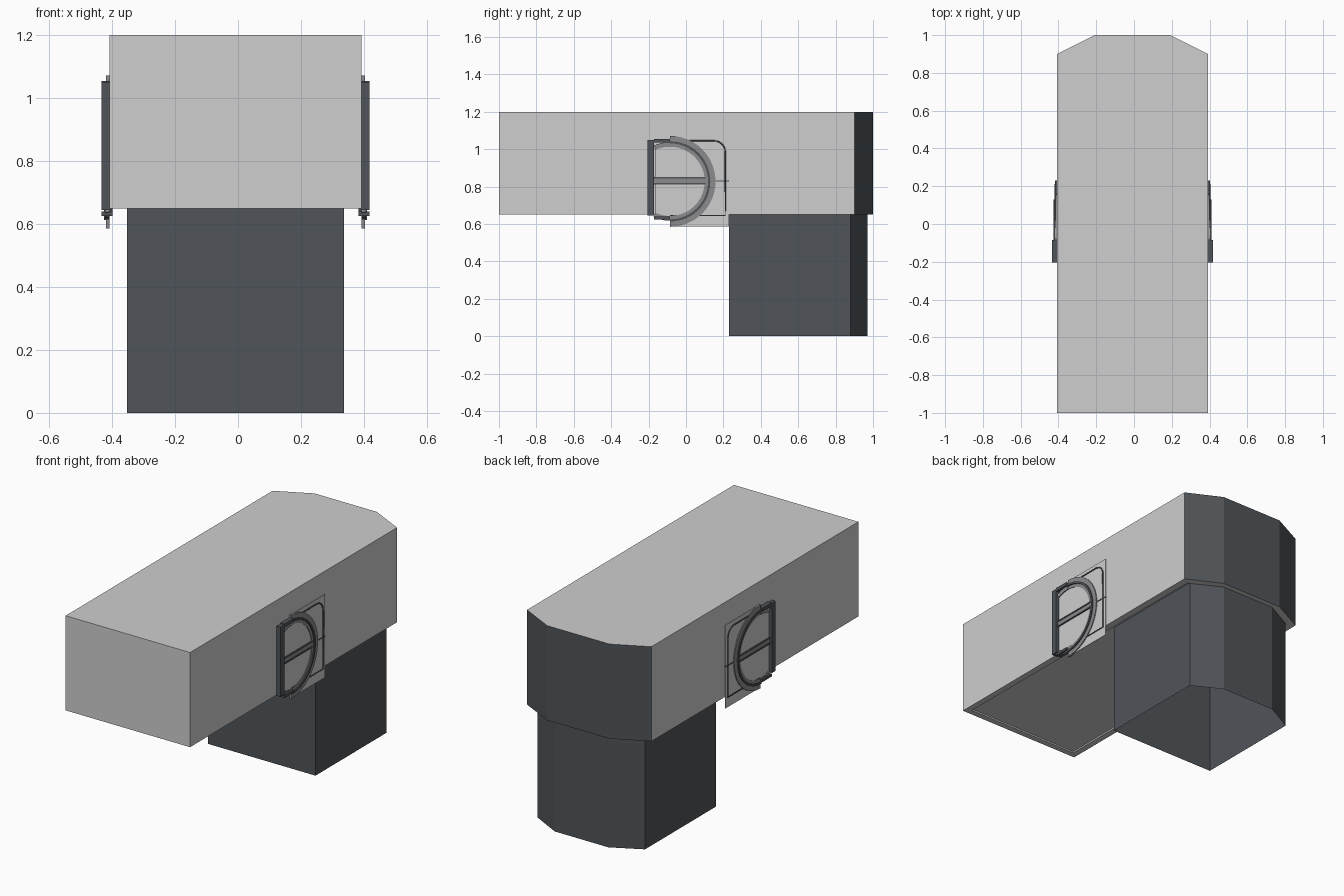
import bpy, bmesh, math
from mathutils import Vector

if "Cube" in bpy.data.objects:
    bpy.data.objects.remove(bpy.data.objects["Cube"])

CX = -0.008              # centre line of the model
HY, HZ = -0.085, 0.828   # centre of the round hatch


def material(name, rgb):
    m = bpy.data.materials.new(name)
    m.use_nodes = True
    m.diffuse_color = (*rgb, 1)
    m.node_tree.nodes["Principled BSDF"].inputs["Base Color"].default_value = (*rgb, 1)
    return m


LIGHT = material("light grey", (0.62, 0.62, 0.62))
DARK = material("dark slate", (0.08, 0.09, 0.10))
MID = material("mid grey", (0.26, 0.26, 0.27))


def finish(name, bm, mats):
    me = bpy.data.meshes.new(name)
    bm.to_mesh(me)
    bm.free()
    for m in mats:
        me.materials.append(m)
    ob = bpy.data.objects.new(name, me)
    bpy.context.collection.objects.link(ob)
    return ob


def prism(bm, points, direction):
    """Extrude a flat polygon along a direction into a closed solid."""
    face = bm.faces.new([bm.verts.new(p) for p in points])
    ext = bmesh.ops.extrude_face_region(bm, geom=[face], use_keep_orig=True)
    verts = [g for g in ext["geom"] if isinstance(g, bmesh.types.BMVert)]
    bmesh.ops.translate(bm, verts=verts, vec=direction)
    bmesh.ops.recalc_face_normals(bm, faces=bm.faces)


def chamfered_outline(half, front, shoulder, back, z):
    tip = half * 0.5
    side = [(half, front), (half, shoulder), (tip, back)]
    return [(CX + x, y, z) for x, y in side] + [(CX - x, y, z) for x, y in reversed(side)]


# Upper body: slate back faces, recessed panel underneath
bm = bmesh.new()
prism(bm, chamfered_outline(0.40, -1, 0.9, 1, 0.65), (0, 0, 0.55))
bm.normal_update()
for f in bm.faces:
    f.material_index = 1 if f.normal.y > 0.3 else 0
under = [f for f in bm.faces if f.normal.z < -0.9]
bmesh.ops.inset_region(bm, faces=under, thickness=0.05)
bmesh.ops.inset_region(bm, faces=under, thickness=0.001, depth=-0.008)
finish("upper_body", bm, [LIGHT, DARK])

# Lower housing: hollow, open at the bottom
bm = bmesh.new()
prism(bm, chamfered_outline(0.345, 0.23, 0.88, 0.97, 0), (0, 0, 0.655))
bm.normal_update()
bmesh.ops.delete(bm, geom=[f for f in bm.faces if f.normal.z < -0.9], context="FACES")
finish("lower_housing", bm, [DARK])


# Side hatches, the same on both sides
def slab(name, outline, inner, outer, side, mat):
    bm = bmesh.new()
    prism(bm, [(CX + side * inner, y, z) for y, z in outline], (side * (outer - inner), 0, 0))
    return finish(name, bm, [mat])


def box(y0, y1, z0, z1):
    return [(y0, z0), (y1, z0), (y1, z1), (y0, z1)]


def arc(radius, start, end, count=24):
    angles = [math.radians(start + (end - start) * i / count) for i in range(count + 1)]
    return [(HY + radius * math.cos(a), HZ + radius * math.sin(a)) for a in angles]


def band(inner, outer, start=-90, end=90):
    return arc(outer, start, end) + arc(inner, end, start)


for label, side in (("left", 1), ("right", -1)):
    def part(name, outline, inner, outer, mat):
        slab(f"{label}_{name}", outline, inner, outer, side, mat)

    # Backing plate and the slate frame at the front edge
    part("hatch_plate", box(-0.08, 0.23, 0.587, 1.07), 0.404, 0.407, LIGHT)
    part("hatch_frame_bar", box(-0.205, -0.17, 0.645, 1.05), 0.39, 0.425, DARK)
    part("hatch_frame_top", box(-0.17, HY, 1.035, 1.055), 0.39, 0.425, DARK)
    part("hatch_frame_bottom", box(-0.17, HY, 0.625, 0.64), 0.39, 0.425, DARK)

    # Round opening: rings, disc clipped by the frame bar, cross bar
    part("hatch_outer_ring", band(0.215, 0.243), 0.40, 0.412, MID)
    part("hatch_dark_ring", band(0.203, 0.215), 0.40, 0.418, DARK)
    part("hatch_inner_ring", band(0.185, 0.203), 0.40, 0.412, MID)
    part("hatch_corner_ring", band(0.185, 0.21, 90, 115), 0.40, 0.415, MID)
    part("hatch_lower_ring", band(0.185, 0.21, 245, 270), 0.40, 0.415, MID)
    disc = [(max(y, -0.17), z) for y, z in arc(0.19, -115, 115, 36)]
    part("hatch_disc", disc, 0.39, 0.409, LIGHT)
    part("hatch_cross_bar", box(-0.17, 0.105, 0.812, 0.85), 0.40, 0.413, MID)
    for z in (0.812, 0.842):
        part("hatch_bar_edge", box(-0.17, 0.105, z, z + 0.008), 0.40, 0.416, DARK)
    part("hatch_seam", box(0.155, 0.23, 0.826, 0.832), 0.40, 0.410, DARK)

    # Thin rounded rail around the rear half
    curve = bpy.data.curves.new(f"{label}_hatch_rail", "CURVE")
    curve.dimensions = "3D"
    curve.bevel_depth = 0.004
    curve.bevel_resolution = 1
    corner = [math.radians(a) for a in range(90, -1, -15)]
    path = [(0.15 + 0.06 * math.cos(a), 0.985 + 0.06 * math.sin(a)) for a in corner]
    path = [(HY, 1.045)] + path + [(0.21, 0.645), (HY, 0.645)]
    spline = curve.splines.new("POLY")
    spline.points.add(len(path) - 1)
    for p, (y, z) in zip(spline.points, path):
        p.co = (CX + side * 0.408, y, z, 1)
    curve.materials.append(DARK)
    rail = bpy.data.objects.new(f"{label}_hatch_rail", curve)
    bpy.context.collection.objects.link(rail)
